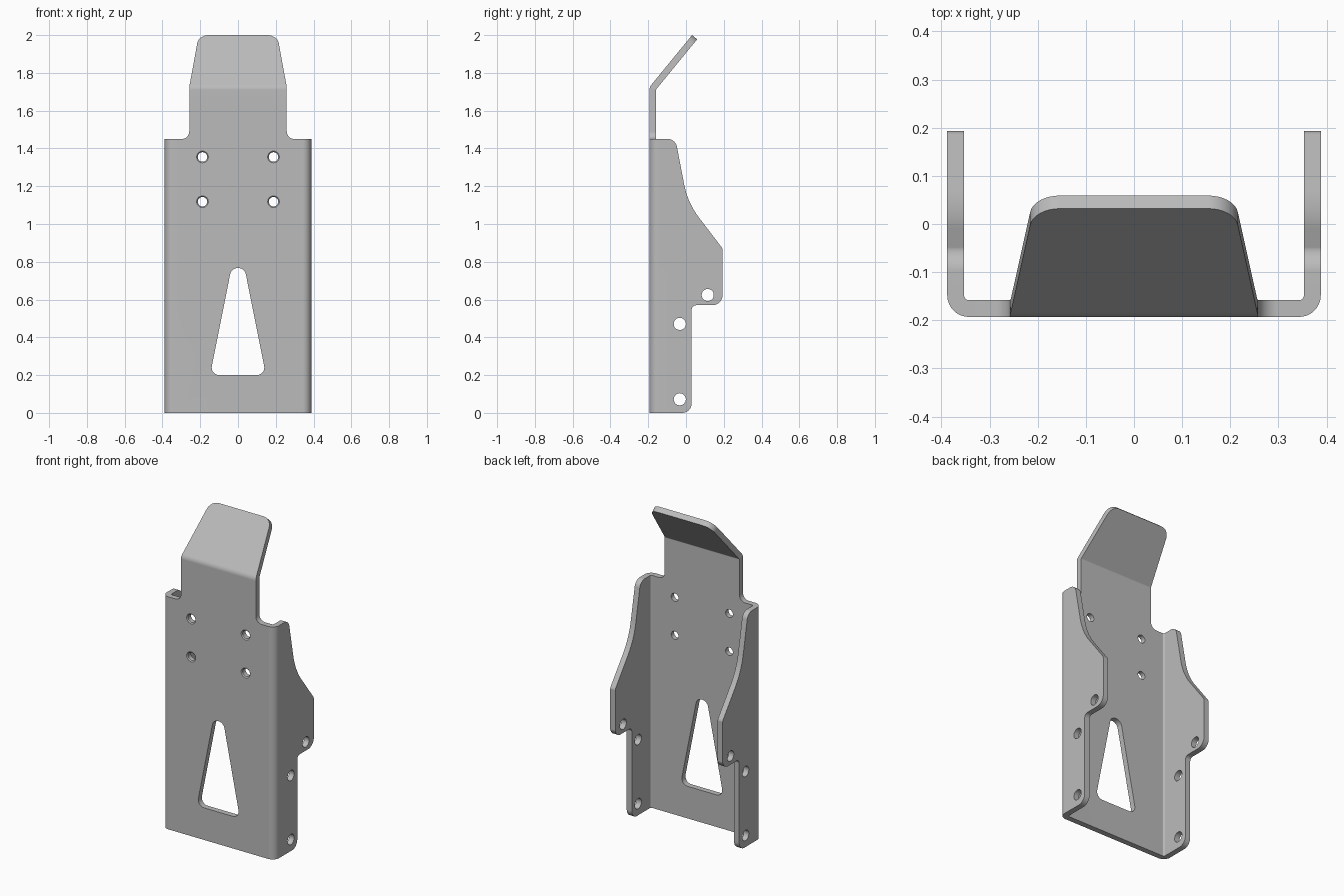
import bpy, bmesh, math
from mathutils import Vector, Matrix

if "Cube" in bpy.data.objects:
    bpy.data.objects.remove(bpy.data.objects["Cube"])

T = 0.035            # sheet thickness
W, Y0 = 0.388, -0.193  # half width, front plane
R = 0.045            # outer bend radius


def fillet(corners, steps=8):
    """Round each (u, v, radius) corner of a closed outline."""
    out = []
    for i, (u, v, r) in enumerate(corners):
        p = Vector((u, v))
        if r == 0:
            out.append(p)
            continue
        a = (Vector(corners[i - 1][:2]) - p).normalized()
        b = (Vector(corners[(i + 1) % len(corners)][:2]) - p).normalized()
        half = a.angle(b) / 2
        centre = p + (a + b).normalized() * (r / math.sin(half))
        start = p + a * (r / math.tan(half)) - centre
        end = p + b * (r / math.tan(half)) - centre
        sweep = math.pi - 2 * half
        for k in range(steps + 1):
            t = k / steps
            out.append(centre + (start * math.sin((1 - t) * sweep)
                                 + end * math.sin(t * sweep)) / math.sin(sweep))
    return out


def circle(u, v, r, n=32):
    return [Vector((u + r * math.cos(k * math.tau / n),
                    v + r * math.sin(k * math.tau / n))) for k in range(n)]


def mirrored(half):
    """Complete an outline from its right half, listed bottom to top."""
    return half + [(-u, v, r) for u, v, r in reversed(half)]


def new_object(name, bm):
    bmesh.ops.recalc_face_normals(bm, faces=bm.faces)
    mesh = bpy.data.meshes.new(name)
    bm.to_mesh(mesh)
    bm.free()
    obj = bpy.data.objects.new(name, mesh)
    bpy.context.scene.collection.objects.link(obj)
    return obj


def prism(name, loops, axis, lo, hi):
    place = {"x": lambda p, w: (w, p.x, p.y),
             "y": lambda p, w: (p.x, w, p.y),
             "z": lambda p, w: (p.x, p.y, w)}[axis]
    bm = bmesh.new()
    for loop in loops:
        a = [bm.verts.new(place(p, lo)) for p in loop]
        b = [bm.verts.new(place(p, hi)) for p in loop]
        bm.faces.new(a)
        bm.faces.new(b)
        for i in range(len(loop)):
            bm.faces.new((a[i - 1], a[i], b[i], b[i - 1]))
    return new_object(name, bm)


# Folded channel, taller than needed before trimming
IN = W - T
bracket = prism("bracket", [fillet([
    (-W, 0.193, 0), (-W, Y0, R), (W, Y0, R), (W, 0.193, 0),
    (IN, 0.193, 0), (IN, Y0 + T, R - T), (-IN, Y0 + T, R - T), (-IN, 0.193, 0)])],
    "z", -0.1, 2.3)

# Side flange silhouette
side = prism("side_trim", [fillet([
    (-0.3, 0, 0), (0.03, 0, 0.05), (0.03, 0.57, 0.025), (0.193 + 0.001, 0.57, 0.055),
    (0.193 + 0.001, 0.87, 0.04), (0.009, 1.112, 0.42), (-0.056, 1.45, 0.05),
    (-0.13, 1.45, 0), (-0.13, 2.4, 0), (-0.3, 2.4, 0)], 12)], "x", -0.6, 0.6)

# Front silhouette with neck and tapered tab, laid flat
front = prism("front_trim", [fillet(mirrored([
    (0.5, -0.2, 0), (0.5, 1.45, 0), (0.258, 1.45, 0.04),
    (0.258, 1.725, 0), (0.208, 2.079, 0.062)]))], "y", -0.4, 0.4)

# Tapered window and the four mounting holes
spots = [(s * 0.188, z) for s in (-1, 1) for z in (1.118, 1.355)]
window = fillet(mirrored([(0.148, 0.2, 0.04), (0.035, 0.767, 0.04)]))
front_holes = prism("front_holes", [window] + [circle(x, z, 0.025) for x, z in spots],
                    "y", -0.3, -0.1)

# Shallow countersinks
bm = bmesh.new()
for x, z in spots:
    bmesh.ops.create_cone(
        bm, cap_ends=True, segments=32, radius1=0.041, radius2=0.023, depth=0.018,
        matrix=Matrix.Translation((x, Y0 - 0.001, z)) @ Matrix.Rotation(-math.pi / 2, 4, "X"))
countersinks = new_object("countersinks", bm)

# Pivot holes through both flanges
side_holes = prism("side_holes", [circle(y, z, 0.032) for y, z in
                                  ((0.115, 0.624), (-0.033, 0.471), (-0.033, 0.072))],
                   "x", -0.5, 0.5)

cutters = [(side, "INTERSECT"), (front, "INTERSECT"), (front_holes, "DIFFERENCE"),
           (countersinks, "DIFFERENCE"), (side_holes, "DIFFERENCE")]
for cutter, operation in cutters:
    mod = bracket.modifiers.new(cutter.name, "BOOLEAN")
    mod.operation, mod.object, mod.solver = operation, cutter, "EXACT"
bpy.context.view_layer.update()
evaluated = bracket.evaluated_get(bpy.context.evaluated_depsgraph_get())
bracket.data = bpy.data.meshes.new_from_object(evaluated)
bracket.modifiers.clear()
for cutter, _ in cutters:
    bpy.data.objects.remove(cutter)

# Bend the tab backwards around a small radius
BEND, ANGLE, STEPS = 1.709, math.radians(39.3), 6
bm = bmesh.new()
bm.from_mesh(bracket.data)
for k in range(STEPS + 1):
    bmesh.ops.bisect_plane(bm, geom=bm.verts[:] + bm.edges[:] + bm.faces[:], dist=1e-5,
                           plane_co=(0, 0, BEND + R * ANGLE * k / STEPS), plane_no=(0, 0, 1))
for v in bm.verts:
    if v.co.z > BEND:
        a = min((v.co.z - BEND) / R, ANGLE)
        rest = v.co.z - BEND - a * R
        r = R - (v.co.y - Y0)
        v.co.y = Y0 + R - r * math.cos(a) + rest * math.sin(a)
        v.co.z = BEND + r * math.sin(a) + rest * math.cos(a)
bmesh.ops.recalc_face_normals(bm, faces=bm.faces)
bm.to_mesh(bracket.data)
bm.free()

# Plain grey metal
grey = bpy.data.materials.new("grey_metal")
grey.use_nodes = True
colour = (0.5, 0.5, 0.5, 1)
grey.diffuse_color = colour
grey.node_tree.nodes["Principled BSDF"].inputs["Base Color"].default_value = colour
bracket.data.materials.clear()
bracket.data.materials.append(grey)

# Smooth bends, crisp sheet edges
bpy.ops.object.select_all(action="DESELECT")
bracket.select_set(True)
bpy.context.view_layer.objects.active = bracket
bpy.ops.object.shade_smooth_by_angle(angle=math.radians(30))
weighted = bracket.modifiers.new("weighted_normals", "WEIGHTED_NORMAL")
weighted.keep_sharp = True
